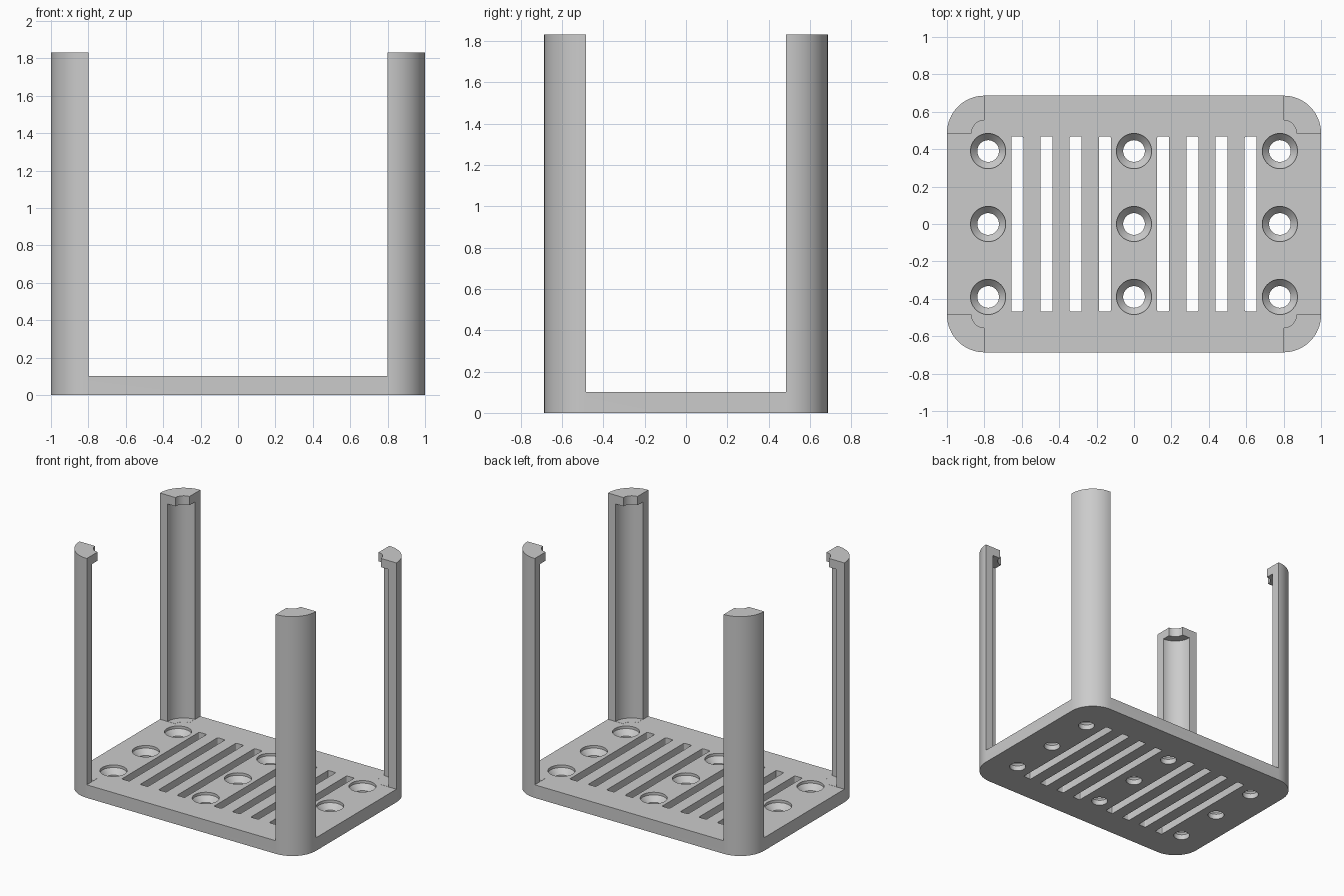
import bpy, bmesh
from math import sin, cos, pi, radians

cube = bpy.data.objects.get("Cube")
if cube:
    bpy.data.objects.remove(cube, do_unlink=True)

HALF_X, HALF_Y, HEIGHT = 1.0, 0.686, 1.83
CORNER, FLOOR, LIP = 0.2, 0.1, 0.067
CX, CY = HALF_X - CORNER, HALF_Y - CORNER

grey = bpy.data.materials.new("plain grey")
grey.use_nodes = True
grey.diffuse_color = (0.6, 0.6, 0.6, 1)
grey.node_tree.nodes["Principled BSDF"].inputs["Base Color"].default_value = (0.6, 0.6, 0.6, 1)


def loft(bm, rings):
    """Skin a stack of equal closed rings and cap both ends."""
    rows = [[bm.verts.new(p) for p in ring] for ring in rings]
    n = len(rows[0])
    for low, high in zip(rows, rows[1:]):
        for i in range(n):
            j = (i + 1) % n
            bm.faces.new((low[i], low[j], high[j], high[i]))
    bm.faces.new(rows[0][::-1])
    bm.faces.new(rows[-1])


def prism(bm, outline, z0, z1):
    loft(bm, [[(x, y, z) for x, y in outline] for z in (z0, z1)])


def lathe(bm, x, y, profile, n=48):
    turns = [2 * pi * i / n for i in range(n)]
    loft(bm, [[(x + r * cos(a), y + r * sin(a), z) for a in turns] for r, z in profile])


def arc(x, y, r, start, n=16):
    return [(x + r * cos(start + pi / 2 * i / n), y + r * sin(start + pi / 2 * i / n))
            for i in range(n + 1)]


def rounded_rect(x, y, hx, hy, r, n=16):
    pts = []
    for k, (sx, sy) in enumerate(((1, 1), (-1, 1), (-1, -1), (1, -1))):
        pts += arc(x + sx * (hx - r), y + sy * (hy - r), r, k * pi / 2, n)
    return pts


def to_object(name, bm):
    bmesh.ops.recalc_face_normals(bm, faces=bm.faces[:])
    mesh = bpy.data.meshes.new(name)
    bm.to_mesh(mesh)
    bm.free()
    mesh.materials.append(grey)
    obj = bpy.data.objects.new(name, mesh)
    bpy.context.collection.objects.link(obj)
    return obj


def carve(body, name, bm):
    """Subtract a temporary cutter from the body."""
    cutter = to_object(name, bm)
    cutter.hide_render = True
    mod = body.modifiers.new(name, "BOOLEAN")
    mod.operation, mod.solver, mod.object = "DIFFERENCE", "EXACT", cutter
    bpy.context.view_layer.update()
    bpy.ops.object.modifier_apply(modifier=name)
    bpy.data.objects.remove(cutter, do_unlink=True)


# Solid rounded block that the tray and its posts are carved from
bm = bmesh.new()
prism(bm, rounded_rect(0, 0, HALF_X, HALF_Y, CORNER), 0, HEIGHT)
tray = to_object("tray_with_corner_posts", bm)
bpy.ops.object.select_all(action="DESELECT")
tray.select_set(True)
bpy.context.view_layer.objects.active = tray

# Open cross shape between the posts, with the small notch of the top lips
px, py = CX - 0.001, CY - 0.001
quarter = [(1.2, py)] + arc(px, py, 0.07, 0, 10) + [(px, 1.2)]
cross = []
for sx, sy in ((1, 1), (-1, 1), (-1, -1), (1, -1)):
    part = [(sx * x, sy * y) for x, y in quarter]
    cross += part if sx * sy > 0 else part[::-1]
bm = bmesh.new()
prism(bm, cross, FLOOR, HEIGHT + 0.2)
carve(tray, "open_space", bm)

# Wider round channel down each post, stopping below the lip
bm = bmesh.new()
for sx in (-1, 1):
    for sy in (-1, 1):
        lathe(bm, sx * px, sy * py, [(0.135, FLOOR + 0.001), (0.135, HEIGHT - LIP)], 64)
carve(tray, "post_channels", bm)

# Countersunk screw holes and vent slots through the floor
bm = bmesh.new()
for x in (-0.78, 0, 0.78):
    for y in (-0.39, 0, 0.39):
        lathe(bm, x, y, [(0.058, -0.1), (0.058, 0.04), (0.094, 0.08), (0.094, 0.2)])
for k in range(1, 5):
    for side in (-1, 1):
        prism(bm, rounded_rect(side * k * 0.156, 0, 0.032, 0.468, 0.008, 3), -0.1, 0.2)
carve(tray, "floor_openings", bm)

bpy.ops.object.shade_smooth_by_angle(angle=radians(25))
